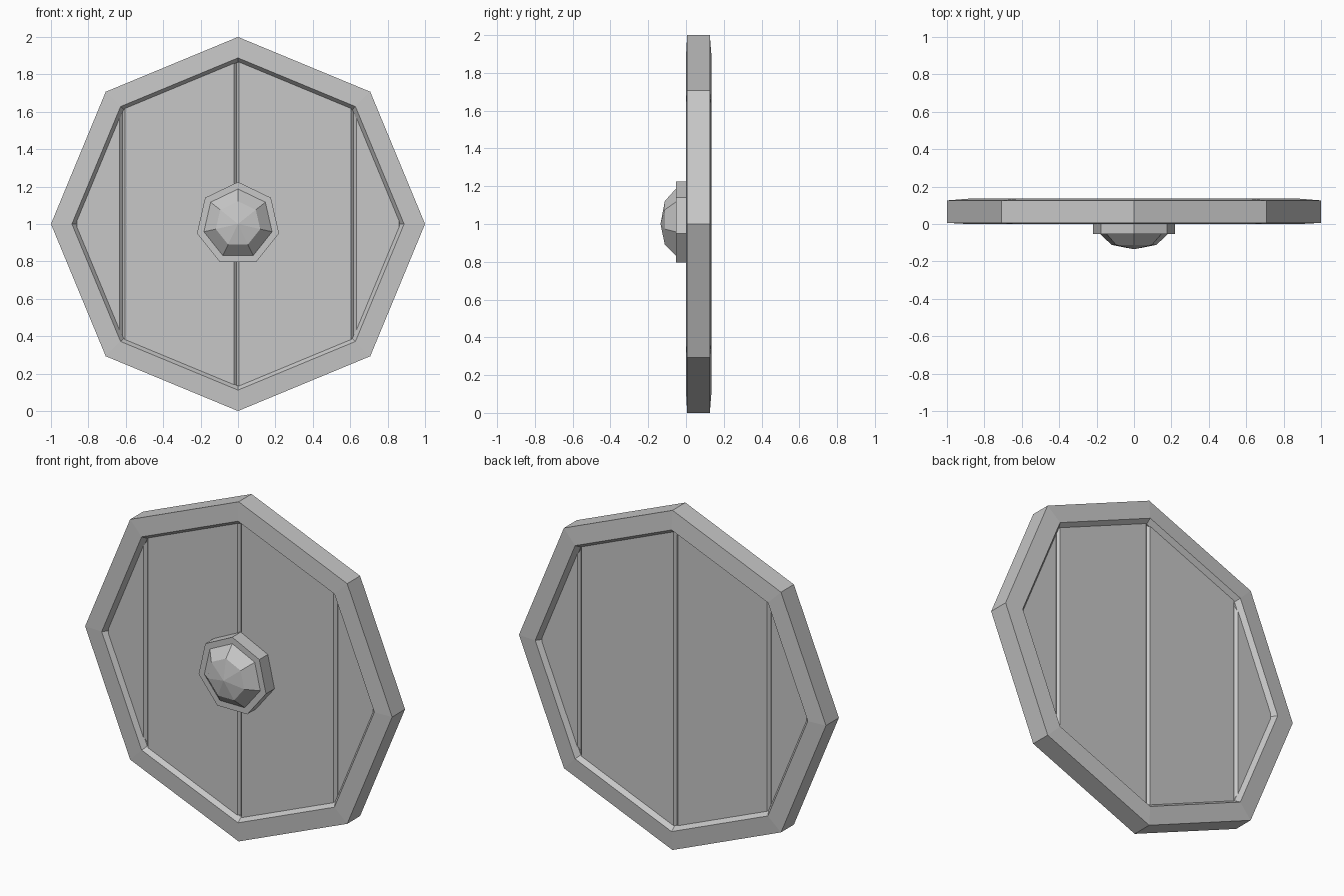
import bpy, bmesh
from math import sin, cos, pi, tan

cube = bpy.data.objects.get("Cube")
if cube:
    bpy.data.objects.remove(cube, do_unlink=True)

grey = bpy.data.materials.new("plain_grey")
grey.use_nodes = True
grey.diffuse_color = (0.57, 0.57, 0.57, 1)
grey.node_tree.nodes["Principled BSDF"].inputs["Base Color"].default_value = grey.diffuse_color


def finish(name, bm):
    bmesh.ops.recalc_face_normals(bm, faces=bm.faces)
    mesh = bpy.data.meshes.new(name)
    bm.to_mesh(mesh)
    bm.free()
    mesh.materials.append(grey)
    obj = bpy.data.objects.new(name, mesh)
    bpy.context.collection.objects.link(obj)
    return obj


def lathe(name, profile, sides, closed):
    """Turn a (radius, y) profile round the y axis at z = 1, first corner at the top."""
    bm = bmesh.new()
    rings = []
    for r, y in profile:
        rings.append([bm.verts.new((r * sin(2 * pi * i / sides), y,
                                    1 + r * cos(2 * pi * i / sides)))
                      for i in range(sides)])
    pairs = list(zip(rings, rings[1:]))
    if closed:
        pairs.append((rings[-1], rings[0]))
    else:
        bm.faces.new(rings[0])
        bm.faces.new(rings[-1])
    for a, b in pairs:
        for i in range(sides):
            j = (i + 1) % sides
            bm.faces.new((a[i], a[j], b[j], b[i]))
    bmesh.ops.remove_doubles(bm, verts=bm.verts, dist=1e-4)
    return finish(name, bm)


# Octagonal rim, slightly thicker towards its inner edge
lathe("rim", [(1, 0.006), (1, 0.126), (0.888, 0.135), (0.865, 0.105),
              (0.865, 0.03), (0.888, 0)], 8, True)

# Wooden planks with chamfered long edges, trimmed to the octagon
RADIUS, FRONT, BACK, CHAMFER = 0.875, 0.026, 0.108, 0.014
SEAM = RADIUS * cos(pi / 4)


def half_height(x):
    x = abs(x)
    return max(0.002, min((RADIUS - x) * tan(3 * pi / 8), RADIUS - x * tan(pi / 8)))


def plank(name, x0, x1):
    c = CHAMFER
    outline = [(x0, FRONT + c), (x0 + c, FRONT), (x1 - c, FRONT), (x1, FRONT + c),
               (x1, BACK - c), (x1 - c, BACK), (x0 + c, BACK), (x0, BACK - c)]
    bm = bmesh.new()
    low = [bm.verts.new((x, y, 1 - half_height(x))) for x, y in outline]
    high = [bm.verts.new((x, y, 1 + half_height(x))) for x, y in outline]
    bm.faces.new(low)
    bm.faces.new(high)
    for i in range(len(outline)):
        j = (i + 1) % len(outline)
        bm.faces.new((low[i], low[j], high[j], high[i]))
    finish(name, bm)


plank("right_outer_plank", -RADIUS, -SEAM)
plank("right_inner_plank", -SEAM, -0.008)
plank("left_inner_plank", -0.008, SEAM)
plank("left_outer_plank", SEAM, RADIUS)

# Seven-sided boss: flat base plate and faceted dome
lathe("boss_plate", [(0.225, 0.04), (0.225, -0.053)], 7, False)
dome = lathe("boss_dome", [(0.187, -0.045), (0.187, -0.053), (0.122, -0.112),
                           (0.0, -0.135)], 7, True)
